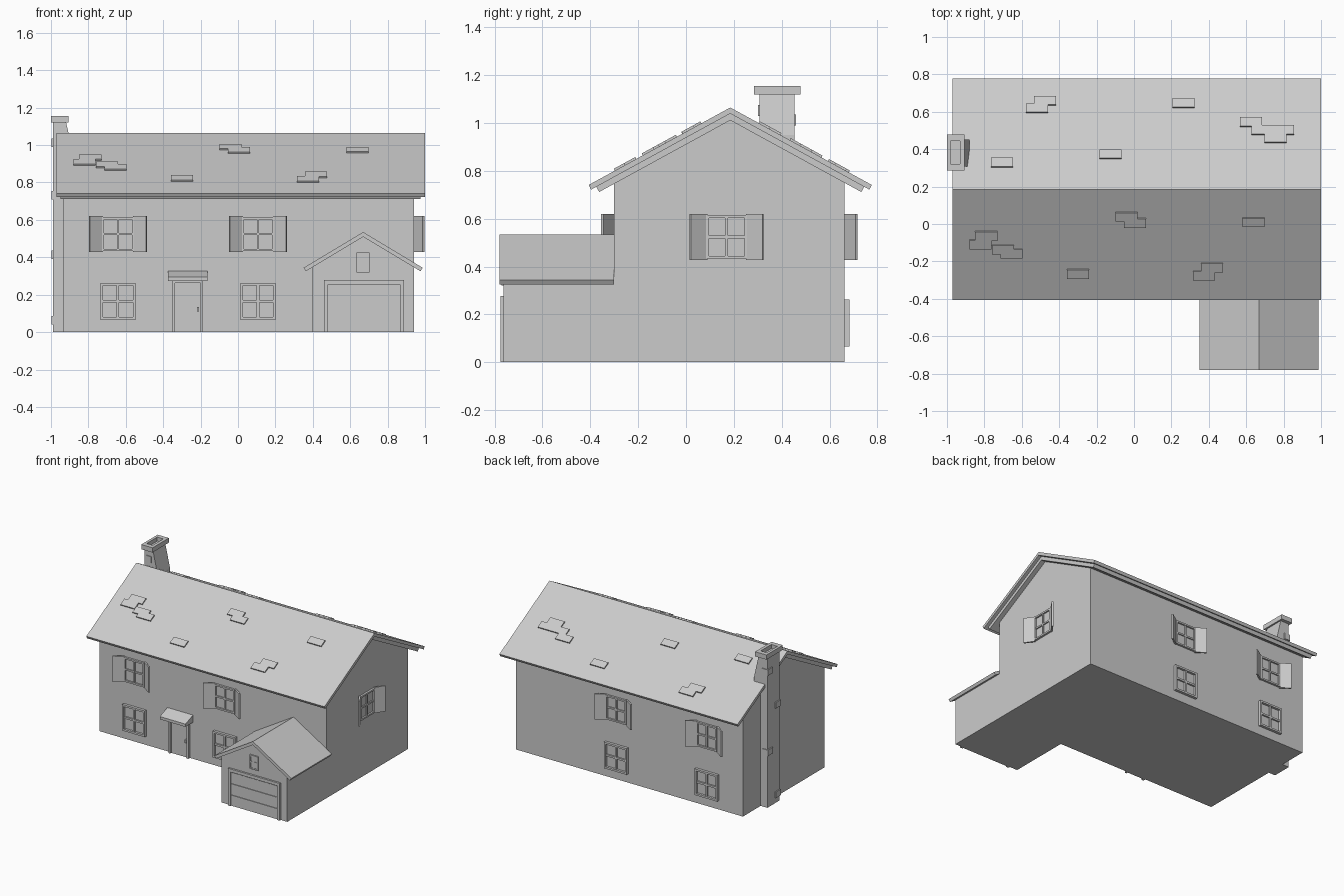
import bpy, bmesh, math
from mathutils import Matrix, Vector

if "Cube" in bpy.data.objects:
    bpy.data.objects.remove(bpy.data.objects["Cube"])

I = Matrix.Identity(4)


def finish(name, bm, matrix=I):
    bmesh.ops.recalc_face_normals(bm, faces=bm.faces)
    mesh = bpy.data.meshes.new(name)
    bm.to_mesh(mesh)
    bm.free()
    ob = bpy.data.objects.new(name, mesh)
    ob.matrix_world = matrix
    bpy.context.collection.objects.link(ob)
    return ob


def boxes(name, items, matrix=I):
    """Object made of boxes given as (x0, x1, y0, y1, z0, z1)."""
    bm = bmesh.new()
    for x0, x1, y0, y1, z0, z1 in items:
        m = Matrix.Translation(((x0 + x1) / 2, (y0 + y1) / 2, (z0 + z1) / 2))
        m = m @ Matrix.Diagonal((x1 - x0, y1 - y0, z1 - z0, 1))
        bmesh.ops.create_cube(bm, size=1, matrix=m)
    return finish(name, bm, matrix)


def prism(name, profile, axis, a, b):
    """Extrude a (horizontal, z) profile along x or y from a to b."""
    bm = bmesh.new()
    put = (lambda h, z: (a, h, z)) if axis == 'x' else (lambda h, z: (h, a, z))
    face = bm.faces.new([bm.verts.new(put(h, z)) for h, z in profile])
    geom = bmesh.ops.extrude_face_region(bm, geom=[face])['geom']
    step = Vector((b - a, 0, 0)) if axis == 'x' else Vector((0, b - a, 0))
    bmesh.ops.translate(bm, vec=step, verts=[g for g in geom if isinstance(g, bmesh.types.BMVert)])
    return finish(name, bm)


def chevron(c, top, w, slope, t):
    """Gable roof cross-section with square-cut ends."""
    th = math.atan(slope)
    dx, dz = t * math.sin(th), t * math.cos(th)
    eave = top - slope * w
    return [(c - w, eave), (c, top), (c + w, eave), (c + w - dx, eave - dz),
            (c, top - t / math.cos(th)), (c - w + dx, eave - dz)]


def gable(x0, x1, c, top, slope):
    return [(x0, 0), (x1, 0), (x1, top - slope * (x1 - c)), (c, top), (x0, top - slope * (c - x0))]


# Main house and double-layer roof
RIDGE, TOP, SLOPE = 0.185, 1.065, 0.547
FRONT, BACK, LEFT, RIGHT = -0.30, 0.663, -0.935, 0.941
prism("house_walls", gable(FRONT, BACK, RIDGE, 1.012, SLOPE), 'x', LEFT, RIGHT)
prism("roof_upper", chevron(RIDGE, TOP, 0.592, SLOPE, 0.022), 'x', -0.97, 1.0)
prism("roof_lower", chevron(RIDGE, 1.04, 0.56, SLOPE, 0.025), 'x', -0.95, 0.975)

# Garage wing
prism("garage_walls", gable(0.396, RIGHT, 0.669, 0.511, 0.6), 'y', -0.762, FRONT)
prism("garage_roof", chevron(0.669, 0.535, 0.318, 0.6, 0.022), 'y', -0.78, FRONT)
boxes("garage_door_frame", [(0.46, 0.481, -0.776, -0.75, 0, 0.278),
                            (0.867, 0.888, -0.776, -0.75, 0, 0.278),
                            (0.481, 0.867, -0.776, -0.75, 0.255, 0.278)])
boxes("garage_door_panels", [(0.481, 0.867, -0.767, -0.75, z, z + 0.079) for z in (0, 0.085, 0.17)])


# Windows: local x across, -y outward, z up
def window(name, matrix, w, z0, z1, depth, bar=0.012):
    h, mid = w / 2, (z0 + z1) / 2
    boxes(name, [(-h, h, -depth, 0.01, z0, z0 + bar), (-h, h, -depth, 0.01, z1 - bar, z1),
                 (-h, -h + bar, -depth, 0.01, z0 + bar, z1 - bar),
                 (h - bar, h, -depth, 0.01, z0 + bar, z1 - bar),
                 (-bar / 2, bar / 2, -depth * 0.8, 0.01, z0 + bar, z1 - bar),
                 (-h + bar, h - bar, -depth * 0.75, 0.01, mid - bar / 2, mid + bar / 2),
                 (-h + bar, h - bar, -0.003, 0.01, z0 + bar, z1 - bar)], matrix)


def shuttered(name, matrix):
    window(name, matrix, 0.172, 0.433, 0.615, 0.015)
    for side, s in (("left", -1), ("right", 1)):
        hinge = Matrix.Translation((s * 0.087, 0, 0)) @ Matrix.Rotation(-s * math.radians(34), 4, 'Z')
        x0, x1 = sorted((0, s * 0.082))
        boxes(f"{name}_shutter_{side}", [(x0, x1, -0.011, 0, 0.428, 0.62)], matrix @ hinge)


for i, x in enumerate((-0.642, 0.107)):
    walls = (("front", Matrix.Translation((x, FRONT, 0))),
             ("back", Matrix.Translation((x, BACK, 0)) @ Matrix.Rotation(math.pi, 4, 'Z')))
    for side, m in walls:
        shuttered(f"{side}_upper_window_{i}", m)
        window(f"{side}_lower_window_{i}", m, 0.188, 0.066, 0.262, 0.02, 0.014)
shuttered("side_window", Matrix.Translation((RIGHT, 0.17, 0)) @ Matrix.Rotation(math.pi / 2, 4, 'Z'))
window("garage_gable_window", Matrix.Translation((0.669, -0.762, 0)), 0.07, 0.32, 0.425, 0.01, 0.01)

# Front door with frame, knob and sloping awning
boxes("door_frame", [(-0.353, -0.337, -0.32, FRONT, 0, 0.28), (-0.2, -0.187, -0.32, FRONT, 0, 0.28),
                     (-0.337, -0.2, -0.32, FRONT, 0.262, 0.28)])
boxes("door", [(-0.337, -0.2, -0.306, -0.29, 0, 0.262)])
boxes("door_knob", [(-0.218, -0.208, -0.318, -0.305, 0.11, 0.135)])
prism("door_awning", [(-0.29, 0.273), (-0.39, 0.273), (-0.39, 0.294), (-0.30, 0.327), (-0.29, 0.327)],
      'x', -0.374, -0.162)

# Chimney: stack narrowing above the roof, hollow cap, proud bricks
prism("chimney_stack", [(-0.99, 0), (-0.88, 0), (-0.88, 0.95), (-0.92, 1.125), (-0.99, 1.125)],
      'y', 0.308, 0.453)
boxes("chimney_cap", [(-1.0, -0.98, 0.285, 0.478, 1.12, 1.155), (-0.93, -0.907, 0.285, 0.478, 1.12, 1.155),
                      (-0.98, -0.93, 0.285, 0.32, 1.12, 1.155), (-0.98, -0.93, 0.445, 0.478, 1.12, 1.155)])
boxes("chimney_bricks", [(-0.998, -0.95, y, y + 0.06, z, z + 0.045)
                         for y, z in ((0.302, 0.04), (0.399, 0.39), (0.302, 0.71), (0.399, 0.99))]
      + [(-0.97, -0.93, 0.302, 0.33, 1.03, 1.075)])


# Raised roof tiles: centre x, horizontal distance from ridge, width
def tiles(name, sign, spots):
    ang = math.atan(SLOPE)
    for i, (x, d, w) in enumerate(spots):
        m = Matrix.Translation((x, RIDGE + sign * d, TOP - SLOPE * d)) @ Matrix.Rotation(-sign * ang, 4, 'X')
        boxes(f"{name}_{i}", [(-w / 2, w / 2, -0.027, 0.027, -0.005, 0.009)], m)


front = [(-0.82, .905), (-0.79, .93), (-0.70, .89), (-0.655, .878), (-0.30, .819), (0.374, .814),
         (0.418, .837), (0.64, .97), (-0.04, .986), (0.005, .968)]
tiles("front_tile", -1, [(x, (TOP - z) / SLOPE, 0.118) for x, z in front])
back = [(-0.518, .617), (-0.476, .657), (0.265, .645), (0.625, .543), (0.743, .5), (0.757, .457),
        (-0.126, .371), (-0.706, .327)]
tiles("back_tile", 1, [(x, y - RIDGE, 0.227 if x == 0.743 else 0.118) for x, y in back])
